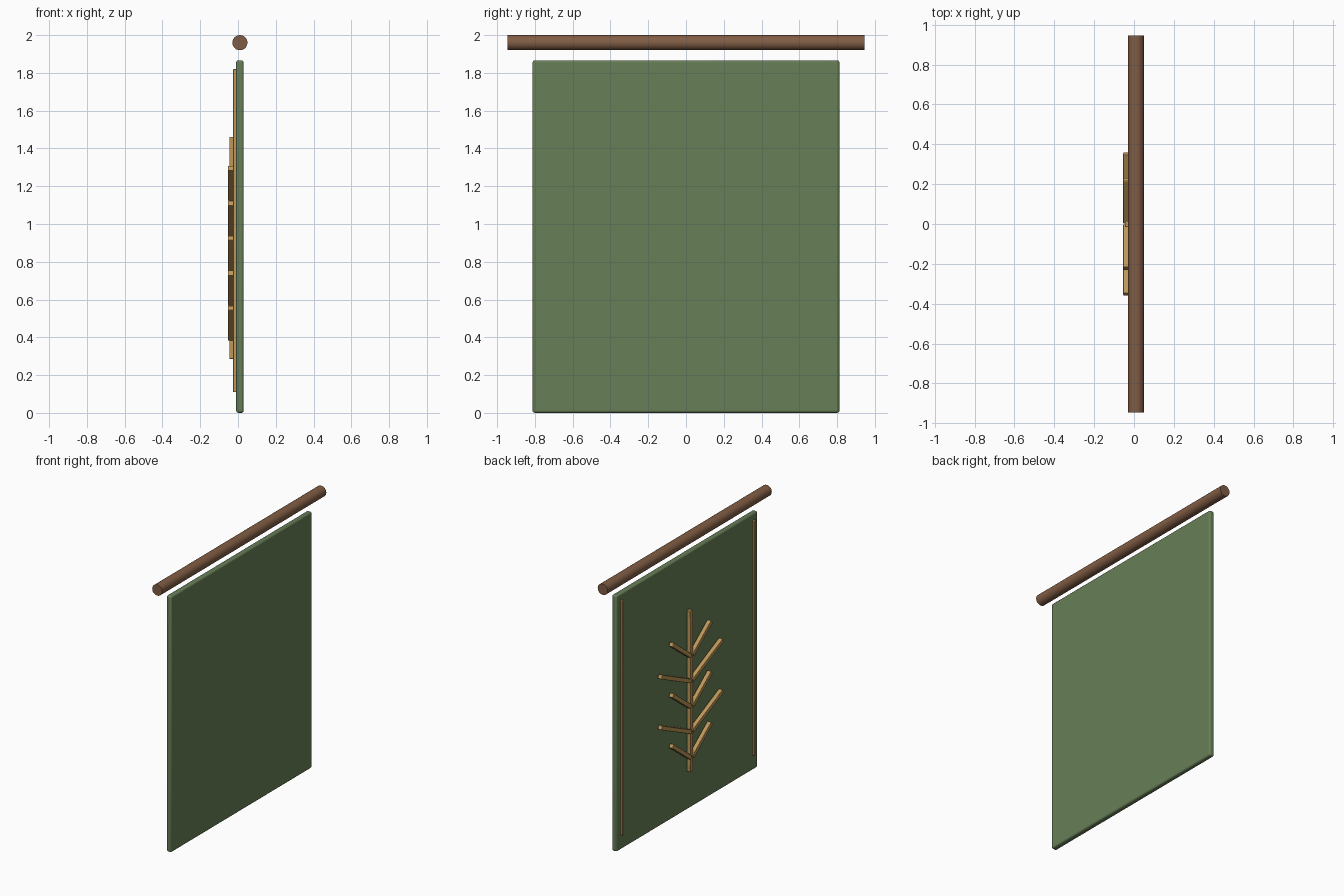
import bpy
from math import radians

cube = bpy.data.objects.get("Cube")
if cube:
    bpy.data.objects.remove(cube, do_unlink=True)


def material(name, rgb):
    mat = bpy.data.materials.new(name)
    mat.use_nodes = True
    mat.diffuse_color = (*rgb, 1)
    mat.node_tree.nodes["Principled BSDF"].inputs["Base Color"].default_value = (*rgb, 1)
    return mat


green = material("green cloth", (0.135, 0.21, 0.095))
brown = material("brown wood", (0.22, 0.11, 0.058))
gold = material("gold thread", (0.51, 0.31, 0.1))


def finish(obj, name, mat):
    obj.name = name
    obj.data.materials.append(mat)
    bpy.ops.object.shade_smooth_by_angle(angle=radians(35))


def bar(name, mat, centre, size, bevel, tilt=0):
    """Box with rounded edges, tilted about the x axis."""
    bpy.ops.mesh.primitive_cube_add(size=1, location=centre)
    obj = bpy.context.object
    obj.scale = size
    bpy.ops.object.transform_apply(location=False, rotation=False, scale=True)
    obj.rotation_euler.x = tilt
    mod = obj.modifiers.new("rounded edges", "BEVEL")
    mod.width = bevel
    mod.segments = 3
    finish(obj, name, mat)


# Hanging rod
bpy.ops.mesh.primitive_cylinder_add(vertices=24, radius=0.04, depth=1.89,
                                    location=(0.01, 0, 1.96), rotation=(radians(90), 0, 0))
finish(bpy.context.object, "hanging_rod", brown)

# Cloth panel
bar("cloth_panel", green, (0.01, 0, 0.933), (0.04, 1.625, 1.866), 0.012)

# Border stripes and central stem
for side, label in ((1, "left"), (-1, "right")):
    bar(f"border_stripe_{label}", gold, (-0.017, side * 0.76, 0.965), (0.018, 0.022, 1.71), 0.003)
bar("stem", gold, (-0.031, 0, 0.873), (0.03, 0.03, 1.175), 0.004)

# Paired branches, alternately short and long
for i in range(5):
    length, tilt, reach = (0.383, 25, 0.18) if i % 2 else (0.268, 37.5, 0.117)
    for side, label in ((1, "left"), (-1, "right")):
        bar(f"branch_{label}_{i + 1}", gold, (-0.038, side * reach, 0.475 + 0.185 * i),
            (0.032, length, 0.03), 0.004, side * radians(tilt))
